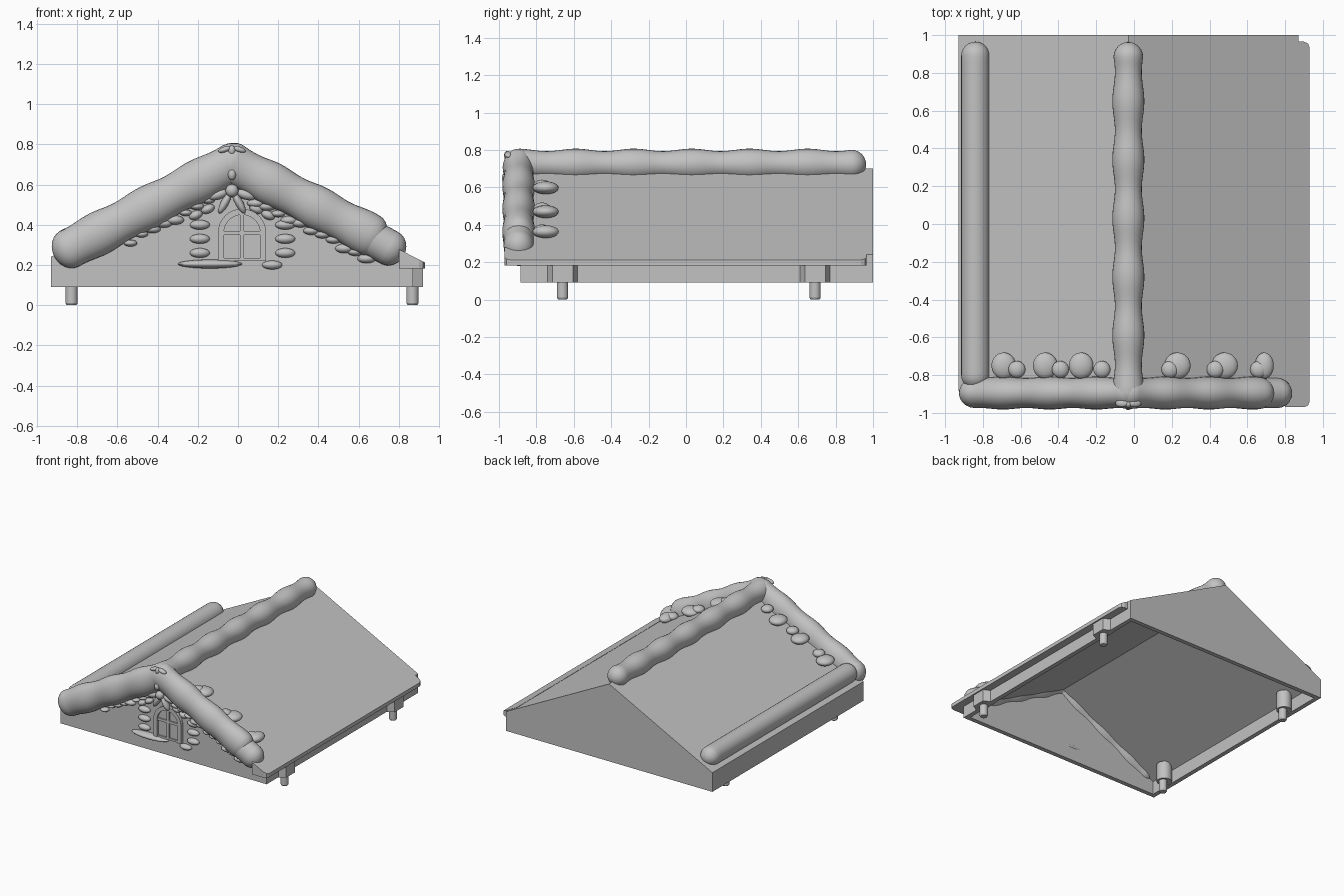
import bpy, bmesh, math, random
from mathutils import Matrix, Vector

if "Cube" in bpy.data.objects:
    bpy.data.objects.remove(bpy.data.objects["Cube"])
random.seed(4)

grey = bpy.data.materials.new("plain_grey")
grey.use_nodes = True
COLOUR = (0.54, 0.54, 0.54, 1)
grey.diffuse_color = COLOUR
grey.node_tree.nodes["Principled BSDF"].inputs["Base Color"].default_value = COLOUR

RIDGE_X, RIDGE_Z, SLOPE = -0.03, 0.70, 0.51
FRONT, BACK, BASE = -0.885, 1.0, 0.09
LEFT, RIGHT = 0.87, -0.93


def roof_z(x):
    return RIDGE_Z - SLOPE * abs(x - RIDGE_X)


def finish(name, bm, smooth=False):
    bmesh.ops.recalc_face_normals(bm, faces=bm.faces)
    mesh = bpy.data.meshes.new(name)
    bm.to_mesh(mesh)
    bm.free()
    ob = bpy.data.objects.new(name, mesh)
    bpy.context.collection.objects.link(ob)
    mesh.materials.append(grey)
    if smooth:
        bpy.ops.object.select_all(action="DESELECT")
        ob.select_set(True)
        bpy.context.view_layer.objects.active = ob
        bpy.ops.object.shade_smooth_by_angle(angle=math.radians(40))


def prism(bm, points, axis, start, end):
    """Extrude a closed 2D outline along y or z."""
    def place(p, d):
        return (p[0], d, p[1]) if axis == "y" else (p[0], p[1], d)
    a = [bm.verts.new(place(p, start)) for p in points]
    b = [bm.verts.new(place(p, end)) for p in points]
    bm.faces.new(a)
    bm.faces.new(b[::-1])
    for i in range(len(points)):
        j = (i + 1) % len(points)
        bm.faces.new((a[i], a[j], b[j], b[i]))


def rect(x0, x1, z0, z1):
    return [(x0, z0), (x1, z0), (x1, z1), (x0, z1)]


def blob(bm, loc, size, tilt=0):
    m = (Matrix.Translation(loc) @ Matrix.Rotation(tilt, 4, "Y")
         @ Matrix.Diagonal((*size, 1)))
    bmesh.ops.create_uvsphere(bm, u_segments=20, v_segments=12, radius=1, matrix=m)


def log(name, start, end, radius, wave=0, period=0.31, phase=0, tall=1):
    """Round-ended log with a rippled girth; tall stretches its upright radius."""
    start, end = Vector(start), Vector(end)
    axis = end - start
    length = axis.length
    turn = axis.to_track_quat("Z", "Y").to_matrix()
    caps = [math.pi / 2 * i / 6 for i in range(6)]
    profile = [(-radius * math.cos(a), math.sin(a)) for a in caps]
    profile += [(length * i / 60, 1) for i in range(61)]
    profile += [(length + radius * math.cos(a), math.sin(a)) for a in caps[::-1]]
    bm = bmesh.new()
    rings = []
    for d, k in profile:
        inner = min(max(d, 0), length)
        r = radius * max(k, 0.02) + wave * k * math.cos(math.tau * (inner - phase) / period)
        rings.append([bm.verts.new(start + turn @ Vector(
            (r * math.cos(math.tau * i / 28), tall * r * math.sin(math.tau * i / 28), d)))
            for i in range(28)])
    for a, b in zip(rings, rings[1:]):
        for i in range(28):
            j = (i + 1) % 28
            bm.faces.new((a[i], a[j], b[j], b[i]))
    bm.faces.new(rings[0][::-1])
    bm.faces.new(rings[-1])
    finish(name, bm, True)


# Hollow gabled shell, open underneath, with a roof thicker than its walls
bm = bmesh.new()
loops = []
for wall, roof in ((0, 0), (0.035, 0.065)):
    l, r = LEFT - wall, RIGHT + wall
    outline = [(r, BASE), (r, roof_z(r) - roof), (RIDGE_X, RIDGE_Z - roof),
               (l, roof_z(l) - roof), (l, BASE)]
    f, b = ([bm.verts.new((x, y, z)) for x, z in outline]
            for y in (FRONT + wall, BACK - wall))
    bm.faces.new(f)
    bm.faces.new(b[::-1])
    for i in range(4):
        bm.faces.new((f[i], f[i + 1], b[i + 1], b[i]))
    loops.append((f[0], f[4], b[4], b[0]))
for i in range(4):
    j = (i + 1) % 4
    bm.faces.new((loops[0][i], loops[0][j], loops[1][j], loops[1][i]))
finish("gabled_roof_shell", bm)

# Overhanging eave board with clipped corners and a level soffit
bm = bmesh.new()
x0, x1, y0, y1, c = 0.8, 0.93, -0.97, 0.965, 0.03
prism(bm, [(x0, y0), (x1 - c, y0), (x1 - c * 0.3, y0 + c * 0.3), (x1, y0 + c),
           (x1, y1 - c), (x1 - c * 0.3, y1 - c * 0.3), (x1 - c, y1), (x0, y1)], "z", -1, 0)
for v in bm.verts:
    v.co.z = 0.183 if v.co.z < 0 else roof_z(v.co.x) + 0.002
finish("eave_board", bm)

# Feet: chamfered posts on the left wall, round bosses on the right wall
for label, y in (("front", -0.66), ("back", 0.69)):
    bm = bmesh.new()
    prism(bm, [(0.83, y - 0.08), (0.87, y - 0.08), (0.92, y - 0.055), (0.92, y + 0.055),
               (0.87, y + 0.08), (0.83, y + 0.08)], "z", BASE, 0.2)
    finish(label + "_left_post", bm)
    bm = bmesh.new()
    bmesh.ops.create_cone(bm, cap_ends=True, segments=28, radius1=0.055, radius2=0.055,
                          depth=0.14, matrix=Matrix.Translation((-0.84, y, 0.16)))
    finish(label + "_right_boss", bm, True)
    for side, x in (("left", 0.868), ("right", -0.828)):
        bm = bmesh.new()
        for r1, r2, z, h in ((0.024, 0.03, 0.005, 0.01), (0.03, 0.03, 0.055, 0.09)):
            bmesh.ops.create_cone(bm, cap_ends=True, segments=24, radius1=r1, radius2=r2,
                                  depth=h, matrix=Matrix.Translation((x, y, z)))
        finish(f"{label}_{side}_foot", bm, True)

# Logs along the ridge, the right eave and the front gable
log("ridge_log", (RIDGE_X, -0.89, 0.722), (RIDGE_X, 0.885, 0.722), 0.078, 0.007, 0.31, -0.01)
log("eave_log", (-0.84, -0.8, 0.31), (-0.84, 0.89, 0.31), 0.075)
log("gable_log_right", (RIDGE_X, -0.895, 0.705), (-0.84, -0.895, 0.28), 0.083, 0.004, 0.28, 0.19, 1.25)
log("gable_log_left", (RIDGE_X, -0.895, 0.705), (0.655, -0.895, 0.35), 0.083, 0.004, 0.26, 0.22, 1.25)
log("gable_log_left_tip", (0.6, -0.895, 0.37), (0.755, -0.895, 0.285), 0.08, tall=1.12)

# Pebbles lying on the roof behind the gable logs
bm = bmesh.new()
for x, r in ((-0.69, 0.065), (-0.47, 0.065), (-0.28, 0.065), (0.23, 0.07), (0.48, 0.07), (0.69, 0.05)):
    blob(bm, (x, -0.75, roof_z(x) + 0.03), (r, 0.07, 0.034))
for x in (-0.62, -0.39, -0.17, 0.19, 0.43, 0.66):
    blob(bm, (x, -0.77, roof_z(x) + 0.025), (0.045, 0.045, 0.028))
finish("roof_pebbles", bm, True)

# Pebbles on the front wall: rows below the logs and columns beside the window
bm = bmesh.new()
for side, count in ((-1, 8), (1, 11)):
    for i in range(count):
        x = RIDGE_X + side * (0.12 + 0.055 * i)
        r = random.uniform(0.03, 0.048)
        blob(bm, (x, -0.89, roof_z(x) - random.uniform(0.115, 0.135)), (r, 0.035, r * 0.5))
    for x in (RIDGE_X + side * 0.12, RIDGE_X + side * 0.18):
        blob(bm, (x, -0.89, roof_z(x) - 0.16), (0.035, 0.03, 0.022), side * 0.4)
for z in (0.26, 0.33, 0.4):
    for x in (-0.19, 0.235):
        blob(bm, (x, -0.89, z), (0.05, 0.03, 0.024))
blob(bm, (0.17, -0.89, 0.2), (0.05, 0.03, 0.022))
blob(bm, (-0.14, -0.89, 0.205), (0.16, 0.045, 0.022))
finish("wall_pebbles", bm, True)

# Arched window: sunken pane, raised frame and glazing bars
WX, SILL, SPRING = 0.02, 0.22, 0.36


def arch(half):
    curve = [(WX + half * math.cos(math.pi * i / 16), SPRING + half * math.sin(math.pi * i / 16))
             for i in range(17)]
    return [(WX + half, SILL)] + curve + [(WX - half, SILL)]


bm = bmesh.new()
prism(bm, arch(0.1), "y", -0.892, FRONT + 0.01)
finish("window_pane", bm)
bm = bmesh.new()
rows = [[bm.verts.new((x, y, z)) for x, z in arch(half)]
        for half, y in ((0.12, -0.88), (0.12, -0.91), (0.09, -0.91), (0.09, -0.88))]
for k in range(4):
    a, b = rows[k], rows[(k + 1) % 4]
    for i in range(len(a) - 1):
        bm.faces.new((a[i], a[i + 1], b[i + 1], b[i]))
for i in (0, -1):
    bm.faces.new([row[i] for row in rows])
finish("window_frame", bm)
bm = bmesh.new()
for bar in (rect(WX - 0.01, WX + 0.01, SILL, 0.45), rect(WX - 0.09, WX + 0.09, 0.35, 0.37),
            rect(WX - 0.09, WX + 0.09, SILL, 0.235)):
    prism(bm, bar, "y", -0.903, FRONT)
finish("window_bars", bm)

# Bow with a bead and drop below the peak, and a small bow on the peak
bm = bmesh.new()
blob(bm, (RIDGE_X, -0.93, 0.57), (0.032, 0.03, 0.032))
blob(bm, (RIDGE_X, -0.965, 0.65), (0.02, 0.02, 0.028))
for side in (-1, 1):
    blob(bm, (RIDGE_X + side * 0.035, -0.91, 0.51), (0.02, 0.03, 0.06), side * -0.5)
    blob(bm, (RIDGE_X + side * 0.07, -0.91, 0.55), (0.05, 0.03, 0.025), side * 0.3)
    blob(bm, (RIDGE_X + side * 0.035, -0.95, 0.775), (0.035, 0.02, 0.014), side * 0.3)
blob(bm, (RIDGE_X, -0.955, 0.77), (0.018, 0.018, 0.025))
finish("gable_bows", bm, True)
